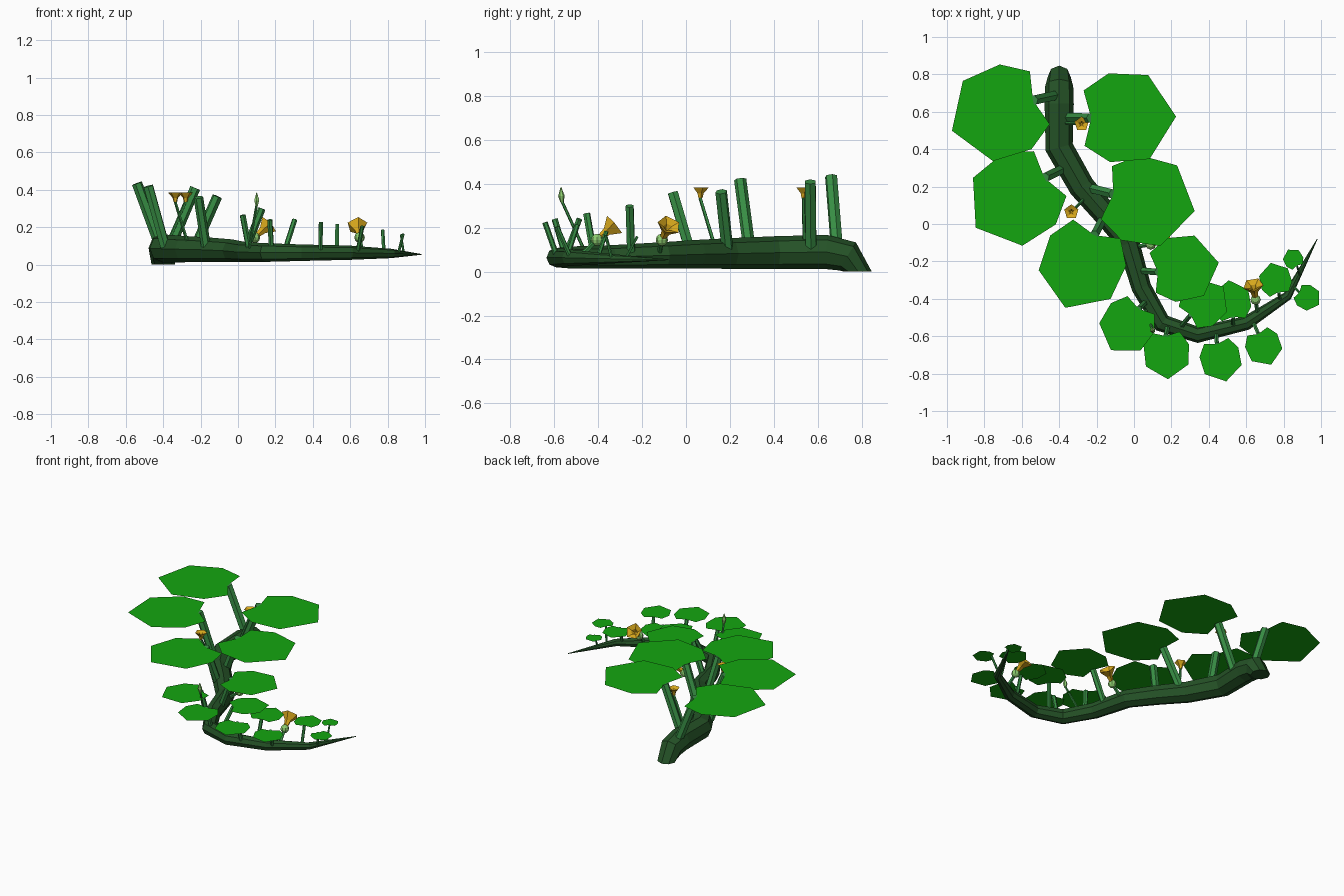
import bpy
from math import cos, sin, tau
from mathutils import Vector as V

if "Cube" in bpy.data.objects:
    bpy.data.objects.remove(bpy.data.objects["Cube"])


def material(name, rgb):
    m = bpy.data.materials.new(name)
    m.diffuse_color = (*rgb, 1)
    m.use_nodes = True
    m.node_tree.nodes["Principled BSDF"].inputs["Base Color"].default_value = m.diffuse_color
    return m


VINE = material("vine_green", (0.018, 0.085, 0.02))
STEM = material("stem_green", (0.04, 0.28, 0.06))
LEAF = material("leaf_green", (0.007, 0.38, 0.005))
PETAL = material("petal_yellow", (0.70, 0.40, 0.012))
FRUIT = material("fruit_green", (0.27, 0.62, 0.16))


def mesh_object(name, verts, faces, mat):
    me = bpy.data.meshes.new(name)
    me.from_pydata(verts, [], faces)
    me.materials.append(mat)
    ob = bpy.data.objects.new(name, me)
    bpy.context.collection.objects.link(ob)
    return ob


def tube(name, pts, radii, sides, mat, axis=None, first=None):
    """Loft rings along a path; axis fixes every ring's direction."""
    pts = [V(p) for p in pts]
    verts, faces = [], []
    n = len(pts)
    for i, (p, r) in enumerate(zip(pts, radii)):
        t = V(axis) if axis else pts[min(i + 1, n - 1)] - pts[max(i - 1, 0)]
        if i == 0 and first:
            t = V(first)
        t.normalize()
        side = t.cross(V((0, 0, 1)))
        side = side.normalized() if side.length > 0.01 else V((-1, 0, 0))
        up = side.cross(t)
        for k in range(sides):
            a = tau * k / sides + tau / 4
            verts.append(p + side * r * cos(a) + up * r * sin(a))
    for i in range(n - 1):
        for k in range(sides):
            a, b = i * sides + k, i * sides + (k + 1) % sides
            faces.append((a, a + sides, b + sides, b))
    faces.append(tuple(range(sides)))
    faces.append(tuple(reversed(range((n - 1) * sides, n * sides))))
    return mesh_object(name, verts, faces, mat)


# Main creeping vine: x, y, z, radius
path = [(-.40, .785, .0, .062), (-.40, .735, .07, .075), (-.40, .64, .09, .078),
        (-.40, .41, .087, .075), (-.28, .20, .083, .07), (-.15, .05, .08, .065),
        (-.03, -.10, .075, .06), (.04, -.34, .068, .053), (.15, -.53, .065, .05),
        (.34, -.592, .064, .044), (.60, -.53, .064, .038), (.82, -.385, .06, .025),
        (.98, -.08, .055, .002)]
tube("vine", [p[:3] for p in path], [p[3] for p in path], 8, VINE, first=(0, 0.001, 1))

# Leaves: centre x, y, radius, height, stalk base x, y, direction-from x, y
leaves = [
    (-.73, .59, .26, .435, -.41, .69, -.57, .65), (-.03, .57, .255, .41, -.36, .57, -.2, .567),
    (-.64, .13, .255, .42, -.39, .29, -.53, .21), (.08, .12, .25, .365, -.23, .19, -.11, .16),
    (-.28, -.23, .235, .36, -.17, .02, -.22, -.08), (.27, -.235, .185, .30, .04, -.25, .14, -.255),
    (-.04, -.55, .15, .265, .06, -.42, .02, -.46), (.38, -.42, .13, .24, .25, -.55, .31, -.48),
    (.175, -.70, .13, .24, .18, -.55, .17, -.60), (.52, -.41, .11, .215, .53, -.54, .53, -.49),
    (.465, -.73, .115, .225, .44, -.59, .445, -.65), (.755, -.295, .09, .185, .78, -.40, .77, -.35),
    (.695, -.66, .10, .205, .64, -.53, .67, -.60), (.85, -.185, .055, .16, .885, -.27, .87, -.22),
    (.93, -.395, .07, .165, .86, -.34, .89, -.37)]
half = [(1, 0), (.43, .88), (-.4, .93), (-.93, .58), (-.78, 0)]
outline = half + [(x, -y) for x, y in reversed(half[1:4])]


def vine_height(x, y):
    return min(path, key=lambda p: (p[0] - x) ** 2 + (p[1] - y) ** 2)[2] + .01


for i, (x, y, r, z, bx, by, tx, ty) in enumerate(leaves, 1):
    d = V((x - tx, y - ty, 0)).normalized()
    s = V((-d.y, d.x, 0))
    c = V((x, y, z))
    verts = [c + d * r * u + s * r * v for u, v in outline] + [c]
    faces = [(k, (k + 1) % 8, 8) for k in range(8)]
    mesh_object(f"leaf_{i}", verts, faces, LEAF)
    tube(f"leaf_stalk_{i}", [(bx, by, vine_height(bx, by)), c - d * r * .78],
         [r * .11] * 2, 6, STEM)


def flower(name, base, axis, size, length):
    """Five-sided trumpet with an open throat."""
    b, a = V(base), V(axis).normalized()
    prof = [(0, .25), (.45, .38), (1, 1), (.8, .42), (.5, .15)]
    tube(name, [b + a * length * h for h, _ in prof],
         [size * r for _, r in prof], 5, PETAL, axis=a)


# Upright flowers on long thin stalks
for i, (base, top) in enumerate([((-.37, .54, .13), (-.28, .535, .335)),
                                 ((-.27, .13, .12), (-.335, .065, .335))], 1):
    tube(f"flower_stalk_{i}", [base, top], [.009, .008], 5, STEM)
    flower(f"tall_flower_{i}", top, (0, 0, 1), .04, .05)

# Low flowers with a young round fruit at their base
for i, (root, ball, axis) in enumerate([((.02, -.12, .09), (.09, -.11, .145), (.65, .3, .6)),
                                        ((.66, -.47, .08), (.65, -.405, .145), (-.12, .75, .62))], 1):
    tube(f"fruit_stalk_{i}", [root, ball], [.012, .01], 5, STEM)
    bpy.ops.mesh.primitive_uv_sphere_add(segments=8, ring_count=6, radius=.028, location=ball)
    ob = bpy.context.object
    ob.name = f"young_fruit_{i}"
    ob.data.materials.append(FRUIT)
    a = V(axis).normalized()
    flower(f"low_flower_{i}", V(ball) + a * .02, axis, .056, .085)

# Closed bud
tube("bud_stalk", [(.06, -.46, .09), (.10, -.565, .32)], [.008, .007], 5, STEM)
tube("bud", [(.10, -.565, .315), (.10, -.568, .345), (.10, -.57, .385)],
     [.007, .015, .002], 6, FRUIT)

# Make all normals consistent on closed parts
import bmesh
for ob in bpy.data.objects:
    bm = bmesh.new()
    bm.from_mesh(ob.data)
    bmesh.ops.recalc_face_normals(bm, faces=bm.faces)
    if ob.name.startswith("leaf_") and "stalk" not in ob.name:
        for f in bm.faces:
            if f.normal.z < 0:
                f.normal_flip()
    bm.to_mesh(ob.data)
    bm.free()
